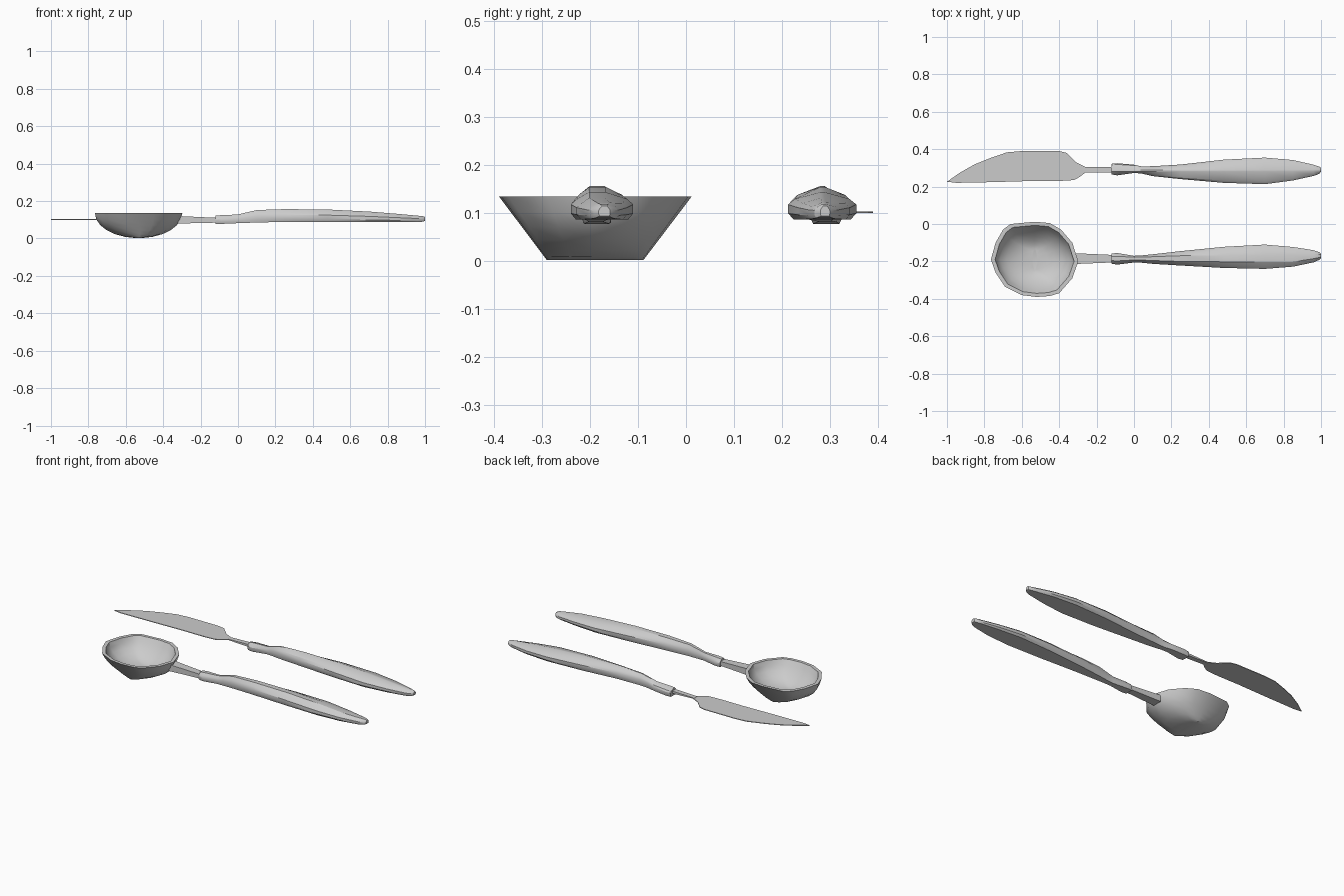
import bpy, bmesh, math

if "Cube" in bpy.data.objects:
    bpy.data.objects.remove(bpy.data.objects["Cube"])


def finish(name, verts, faces, smooth=None):
    me = bpy.data.meshes.new(name)
    me.from_pydata(verts, [], faces)
    bm = bmesh.new()
    bm.from_mesh(me)
    bmesh.ops.remove_doubles(bm, verts=bm.verts, dist=1e-5)
    bmesh.ops.recalc_face_normals(bm, faces=bm.faces)
    bm.to_mesh(me)
    bm.free()
    ob = bpy.data.objects.new(name, me)
    bpy.context.collection.objects.link(ob)
    if smooth:
        bpy.ops.object.select_all(action='DESELECT')
        ob.select_set(True)
        bpy.context.view_layer.objects.active = ob
        bpy.ops.object.shade_smooth_by_angle(angle=math.radians(smooth))
    return ob


def loft(name, rings, smooth=None):
    n = len(rings[0])
    verts = [p for r in rings for p in r]
    faces = [(i * n + j, i * n + (j + 1) % n, (i + 1) * n + (j + 1) % n, (i + 1) * n + j)
             for i in range(len(rings) - 1) for j in range(n)]
    faces += [tuple(range(n)), tuple(range(len(verts) - n, len(verts)))]
    return finish(name, verts, faces, smooth)


def handle_ring(x, y0, y1, z0, z1, crest, flat):
    """Flat underside, upright sides, sloped shoulders and a narrow crest."""
    h, w = z1 - z0, y1 - y0
    mid = z0 + h * 0.55
    shoulder = z0 + h * 0.75
    return [(x, y0 + w * .08, z0), (x, y1 - w * .08, z0), (x, y1, z0 + h * .22),
            (x, y1, mid), (x, y1 - w * .1, shoulder), (x, crest + flat, z1),
            (x, crest - flat, z1), (x, y0 + w * .1, shoulder), (x, y0, mid),
            (x, y0, z0 + h * .22)]


# vertical profile shared by both handles: x -> bottom, top
heights = [(-.12, .078, .122), (-.09, .078, .125), (0, .082, .128), (.04, .083, .138),
           (.1, .086, .152), (.25, .088, .157), (.48, .088, .155), (.7, .087, .144),
           (.85, .087, .132), (.96, .088, .122), (.99, .09, .119), (1, .094, .115)]
knife_y = [(.265, .322), (.26, .325), (.273, .317), (.27, .308), (.256, .309), (.24, .318),
           (.22, .344), (.213, .355), (.233, .342), (.257, .317), (.268, .307), (.28, .3)]
scoop_y = [(-.212, -.158), (-.217, -.155), (-.206, -.17), (-.207, -.168), (-.213, -.162),
           (-.222, -.145), (-.235, -.122), (-.24, -.11), (-.228, -.123), (-.205, -.14),
           (-.192, -.15), (-.182, -.158)]

for name, widths, crest, flat in (("knife_handle", knife_y, .285, .004),
                                  ("scoop_handle", scoop_y, -.185, .017)):
    rings = []
    for (x, z0, z1), (y0, y1) in zip(heights, widths):
        c = crest if x < .9 else (y0 + y1) / 2
        f = min(flat, (y1 - y0) * .2)
        rings.append(handle_ring(x, y0, y1, z0, z1, c, f))
    loft(name, rings, 30)


# tangs joining handles to the blade and bowl
def tang(name, ends):
    loft(name, [[(x, y0, z0), (x, y1, z0), (x, y1, z1), (x, y0, z1)]
                for x, y0, y1, z0, z1 in ends])


tang("knife_tang", [(-.27, .275, .305, .1, .105), (-.1, .275, .305, .094, .11)])
tang("scoop_tang", [(-.32, -.214, -.156, .08, .12), (-.1, -.205, -.166, .085, .11)])

# thin flat blade
outline = [(-1, .226), (-.93, .275), (-.85, .32), (-.77, .352), (-.68, .383), (-.6, .39),
           (-.4, .39), (-.36, .38), (-.31, .33), (-.26, .305), (-.26, .275), (-.29, .252),
           (-.32, .235), (-.4, .23), (-.55, .23), (-.75, .224), (-.95, .22)]
loft("knife_blade", [[(x, y, z) for x, y in outline] for z in (.1, .104)])

# scoop bowl: outer shell runs down to a keel along y, inner hollow is rounded
cx, cy, top = -.53, -.19, .135
rim = [(-.66, 0), (-.53, .012), (-.45, .005), (-.39, -.03), (-.33, -.1), (-.298, -.2),
       (-.33, -.29), (-.40, -.37), (-.45, -.385), (-.52, -.39), (-.60, -.38), (-.69, -.335),
       (-.74, -.26), (-.765, -.19), (-.74, -.1), (-.70, -.03)]


def bowl_ring(fx, fy, z):
    return [(cx + (x - cx) * fx, cy + (y - cy) * fy, z) for x, y in rim]


rings = []
for i in range(7):
    a = math.radians(4 + 86 * i / 6)
    t = 1 - math.cos(a)
    rings.append(bowl_ring(math.sin(a), .5 + .5 * t, .002 + (top - .002) * t))
for i in range(7):
    a = math.radians(90 - 86 * i / 6)
    t = 1 - math.cos(a)
    rings.append(bowl_ring(.905 * math.sin(a), .905 * (.35 * math.sin(a) + .65 * (.45 + .55 * t)),
                           .02 + (top - .02) * t))
loft("scoop_bowl", rings, 35)
